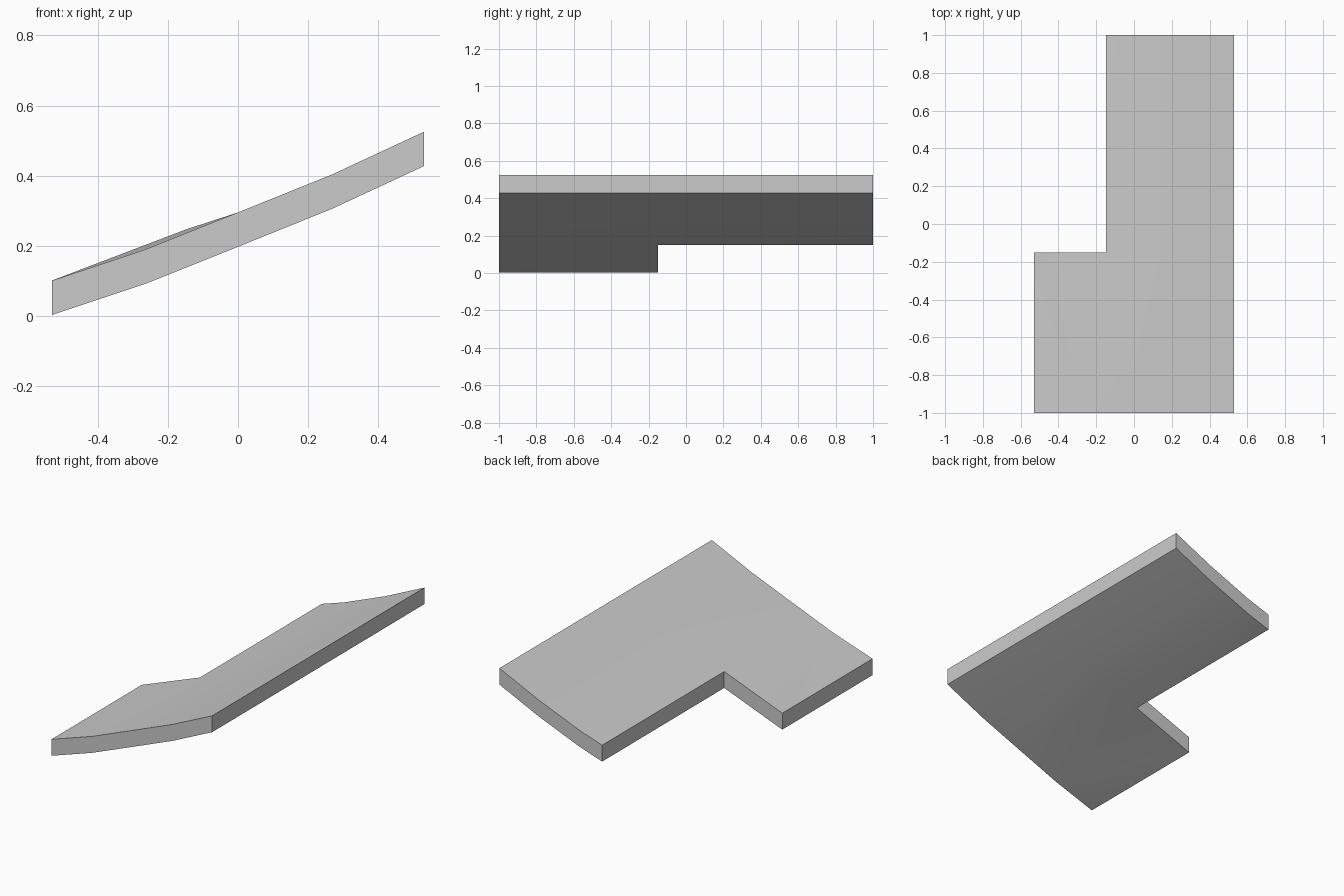
import bpy
import bmesh
import math

THICKNESS = 0.098

cube = bpy.data.objects.get("Cube")
if cube:
    bpy.data.objects.remove(cube, do_unlink=True)

# Plain grey material
grey = bpy.data.materials.new("light_grey")
grey.use_nodes = True
color = (0.6, 0.6, 0.6, 1.0)
grey.diffuse_color = color
grey.node_tree.nodes["Principled BSDF"].inputs["Base Color"].default_value = color

# Curved cross-section of the underside (x, z), shared by all rows
upper = [(0.0, 0.197), (0.27, 0.306), (0.53, 0.427)]
outer = (-0.53, 0.003)
inner = (-0.147, 0.149)

bm = bmesh.new()


def row(y, points):
    return [bm.verts.new((x, y, z)) for x, z in points]


front = row(-1.0, [outer, (-0.265, 0.091)] + upper)
middle = row(-0.15, [outer, inner] + upper)
back = row(1.0, [inner] + upper)

# Wide wing: a fan at the outer corner, then flat strips
bm.faces.new((front[0], front[1], middle[0]))
bm.faces.new((front[1], middle[1], middle[0]))
bm.faces.new((front[1], front[2], middle[1]))
bm.faces.new((front[2], middle[2], middle[1]))
for i in (2, 3):
    bm.faces.new((front[i], front[i + 1], middle[i + 1], middle[i]))

# Long narrow wing
for i in range(3):
    bm.faces.new((middle[i + 1], middle[i + 2], back[i + 1], back[i]))

# Raise a copy straight up to give the slab its thickness
result = bmesh.ops.extrude_face_region(bm, geom=bm.faces[:], use_keep_orig=True)
top = [g for g in result["geom"] if isinstance(g, bmesh.types.BMVert)]
bmesh.ops.translate(bm, verts=top, vec=(0, 0, THICKNESS))
bmesh.ops.recalc_face_normals(bm, faces=bm.faces[:])

mesh = bpy.data.meshes.new("curved_corner_slab")
bm.to_mesh(mesh)
bm.free()
mesh.materials.append(grey)
slab = bpy.data.objects.new("curved_corner_slab", mesh)
bpy.context.collection.objects.link(slab)

# Soft surface with crisp rims
bpy.ops.object.select_all(action="DESELECT")
slab.select_set(True)
bpy.context.view_layer.objects.active = slab
bpy.ops.object.shade_smooth_by_angle(angle=math.radians(30))
